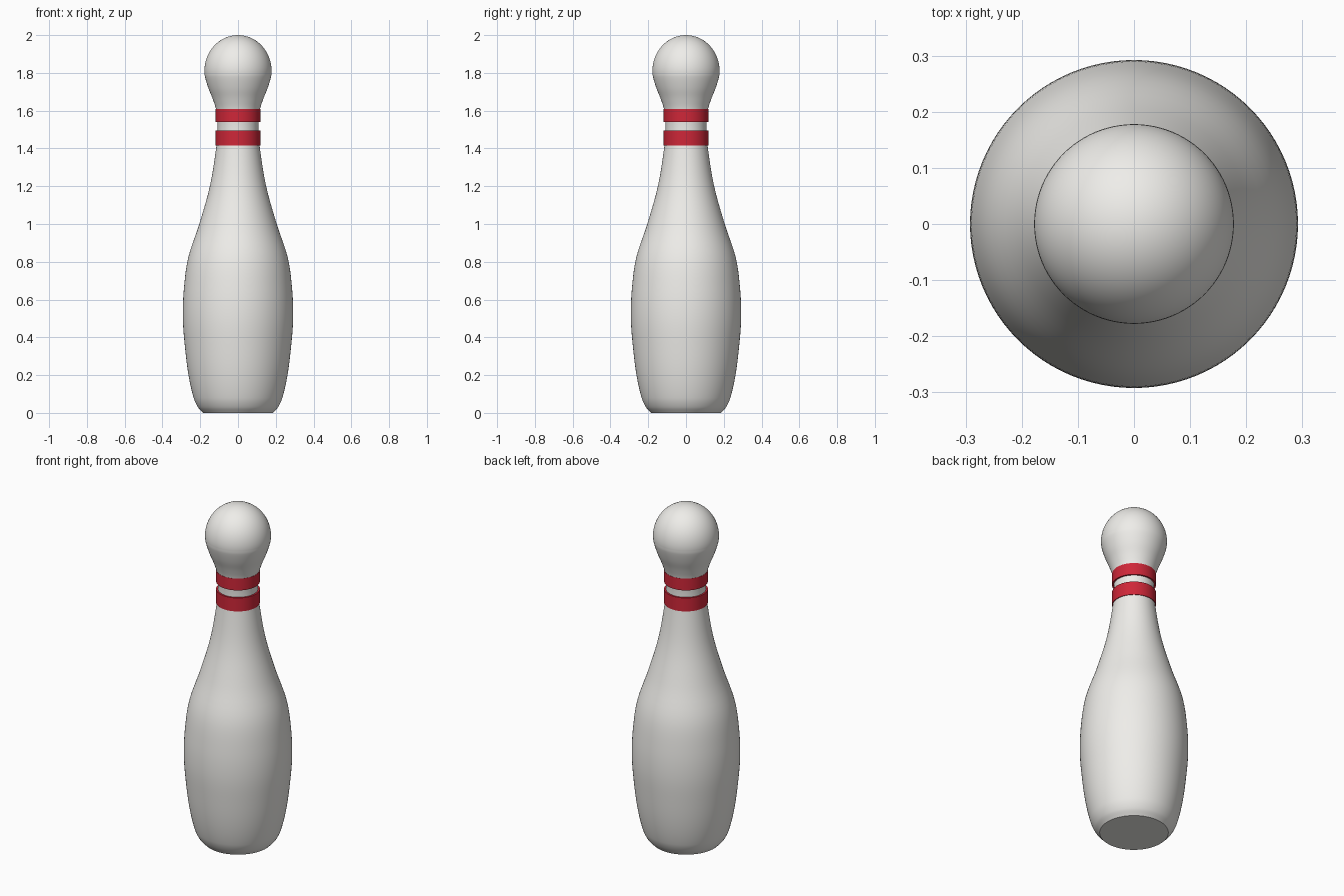
import bpy, bmesh, math

if "Cube" in bpy.data.objects:
    bpy.data.objects.remove(bpy.data.objects["Cube"])

SEG = 96


def material(name, color):
    m = bpy.data.materials.new(name)
    m.diffuse_color = color
    m.use_nodes = True
    m.node_tree.nodes["Principled BSDF"].inputs["Base Color"].default_value = m.diffuse_color
    return m


def lathe(name, profile, mat=None, closed=False, angle=40):
    """Revolve an (r, z) profile around the z axis."""
    bm = bmesh.new()
    verts = [bm.verts.new((r, 0, z)) for r, z in profile]
    edges = [bm.edges.new(p) for p in zip(verts, verts[1:])]
    if closed:
        edges.append(bm.edges.new((verts[-1], verts[0])))
    bmesh.ops.spin(bm, geom=verts + edges, cent=(0, 0, 0), axis=(0, 0, 1),
                   angle=2 * math.pi, steps=SEG, use_merge=True)
    bmesh.ops.remove_doubles(bm, verts=bm.verts[:], dist=1e-5)
    bmesh.ops.recalc_face_normals(bm, faces=bm.faces[:])
    me = bpy.data.meshes.new(name)
    bm.to_mesh(me)
    bm.free()
    ob = bpy.data.objects.new(name, me)
    bpy.context.collection.objects.link(ob)
    if mat:
        me.materials.append(mat)
    bpy.ops.object.select_all(action='DESELECT')
    bpy.context.view_layer.objects.active = ob
    ob.select_set(True)
    bpy.ops.object.shade_smooth_by_angle(angle=math.radians(angle))
    return ob


def smooth_path(pts, steps=5):
    """Catmull-Rom curve, with tangents scaled to uneven point spacing in z."""
    def slope(i):
        a, b = pts[max(i - 1, 0)], pts[min(i + 1, len(pts) - 1)]
        return (b[0] - a[0]) / (b[1] - a[1])
    out = []
    for i in range(len(pts) - 1):
        (r0, z0), (r1, z1) = pts[i], pts[i + 1]
        h, m0, m1 = z1 - z0, slope(i), slope(i + 1)
        for k in range(steps):
            t = k / steps
            r = ((2*t**3 - 3*t**2 + 1) * r0 + (t**3 - 2*t**2 + t) * h * m0
                 + (3*t**2 - 2*t**3) * r1 + (t**3 - t**2) * h * m1)
            out.append((r, z0 + t * h))
    return out


# Pin body: flat base, belly, neck, then a rounded head
side = smooth_path([
    (0.185, 0.0), (0.212, 0.03), (0.235, 0.08), (0.262, 0.2), (0.281, 0.35),
    (0.292, 0.5), (0.287, 0.65), (0.264, 0.82), (0.205, 1.0), (0.149, 1.2),
    (0.116, 1.4), (0.108, 1.5), (0.115, 1.6), (0.133, 1.66), (0.157, 1.72),
    (0.175, 1.78), (0.178, 1.81)])
head = [(0.178 * math.cos(a), 1.81 + 0.19 * math.sin(a))
        for a in (math.pi / 2 * i / 16 for i in range(16))]
lathe("pin_body", [(0, 0)] + side + head + [(0, 2.0)],
      material("pin_white", (0.86, 0.85, 0.82, 1)))

# Red neck bands
red = material("band_red", (0.62, 0.02, 0.04, 1))
for name, z0, z1 in (("lower_band", 1.415, 1.495), ("upper_band", 1.54, 1.61)):
    lathe(name, [(0.105, z0), (0.118, z0), (0.118, z1), (0.105, z1)], red, closed=True)
